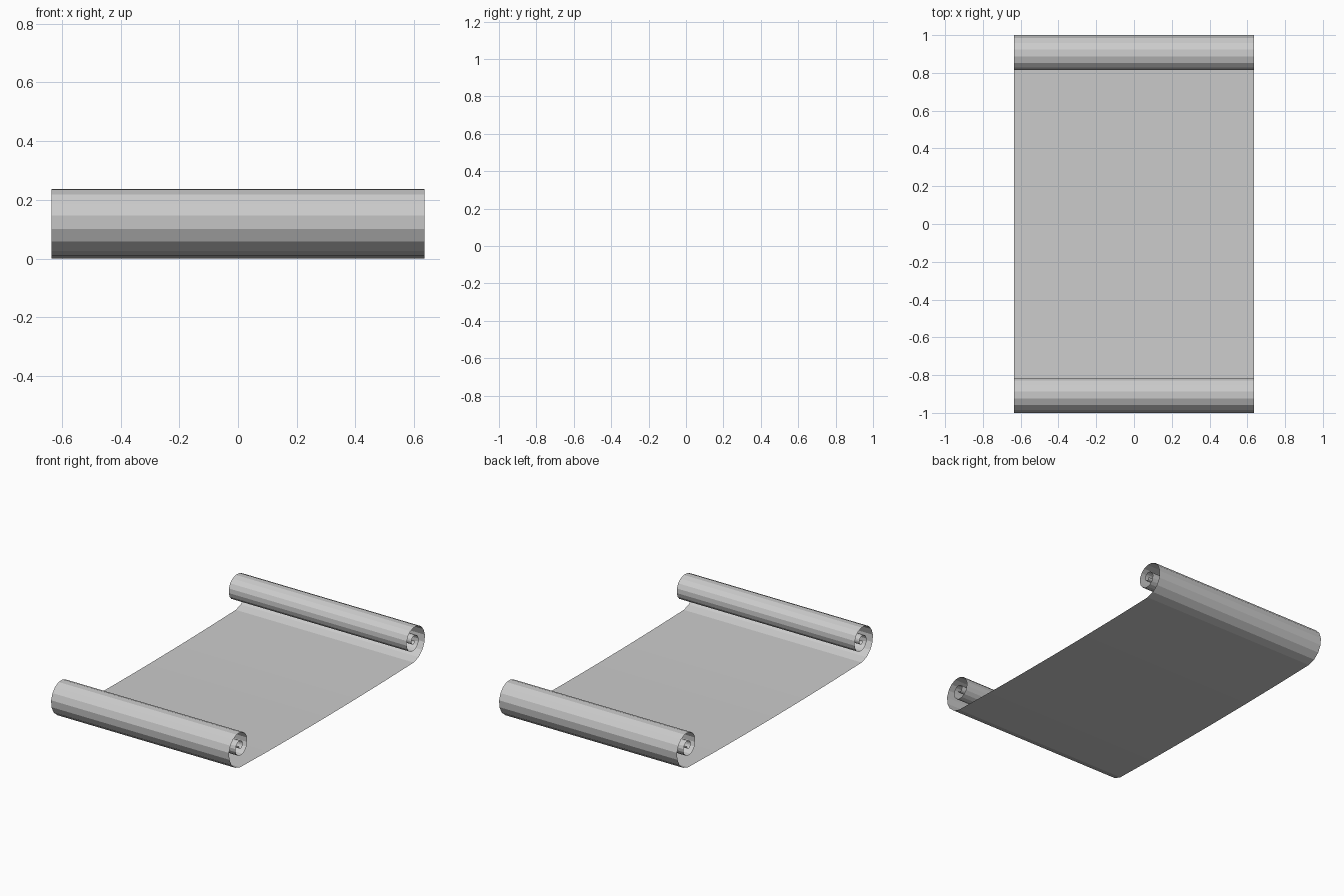
import bpy
import bmesh
from math import cos, sin, radians

cube = bpy.data.objects.get("Cube")
if cube:
    bpy.data.objects.remove(cube, do_unlink=True)

HALF_WIDTH = 0.636
CENTRE = (0.886, 0.147)
# Roll radius at each quarter turn, from the bottom of the outer wrap inwards
RADII = [0.136, 0.114, 0.090, 0.072, 0.060, 0.049, 0.036, 0.024, 0.016, 0.010]
STEPS = 4

paper = bpy.data.materials.new("grey paper")
paper.use_nodes = True
paper.diffuse_color = (0.6, 0.6, 0.6, 1)
paper.node_tree.nodes["Principled BSDF"].inputs["Base Color"].default_value = (0.6, 0.6, 0.6, 1)


def roll_profile():
    """Spiral section of one rolled end, as (y, z) points."""
    points = []
    for i in range((len(RADII) - 1) * STEPS + 1):
        q, f = divmod(i, STEPS)
        r = RADII[q]
        if f:
            r += (RADII[q + 1] - r) * f / STEPS
        a = radians(-90 + i * 90 / STEPS)
        points.append((CENTRE[0] + r * cos(a), CENTRE[1] + r * sin(a)))
    far = max(y for y, z in points)
    return [(y + 1 - far, z) for y, z in points]


# Sheet section: rolled end, gently sagging middle, mirrored rolled end
roll = roll_profile()
middle = [(y, 0.011 * (abs(y) / 0.9) ** 2) for y in (-0.6, -0.3, 0, 0.3, 0.6)]
profile = [(-y, z) for y, z in reversed(roll)] + middle + roll

# Sweep the section across the width
bm = bmesh.new()
rows = [[bm.verts.new((x, y, z)) for x in (-HALF_WIDTH, HALF_WIDTH)] for y, z in profile]
for a, b in zip(rows, rows[1:]):
    bm.faces.new((a[0], a[1], b[1], b[0]))
mesh = bpy.data.meshes.new("scroll_sheet")
bm.to_mesh(mesh)
bm.free()
mesh.materials.append(paper)
scroll = bpy.data.objects.new("scroll_sheet", mesh)
bpy.context.collection.objects.link(scroll)
